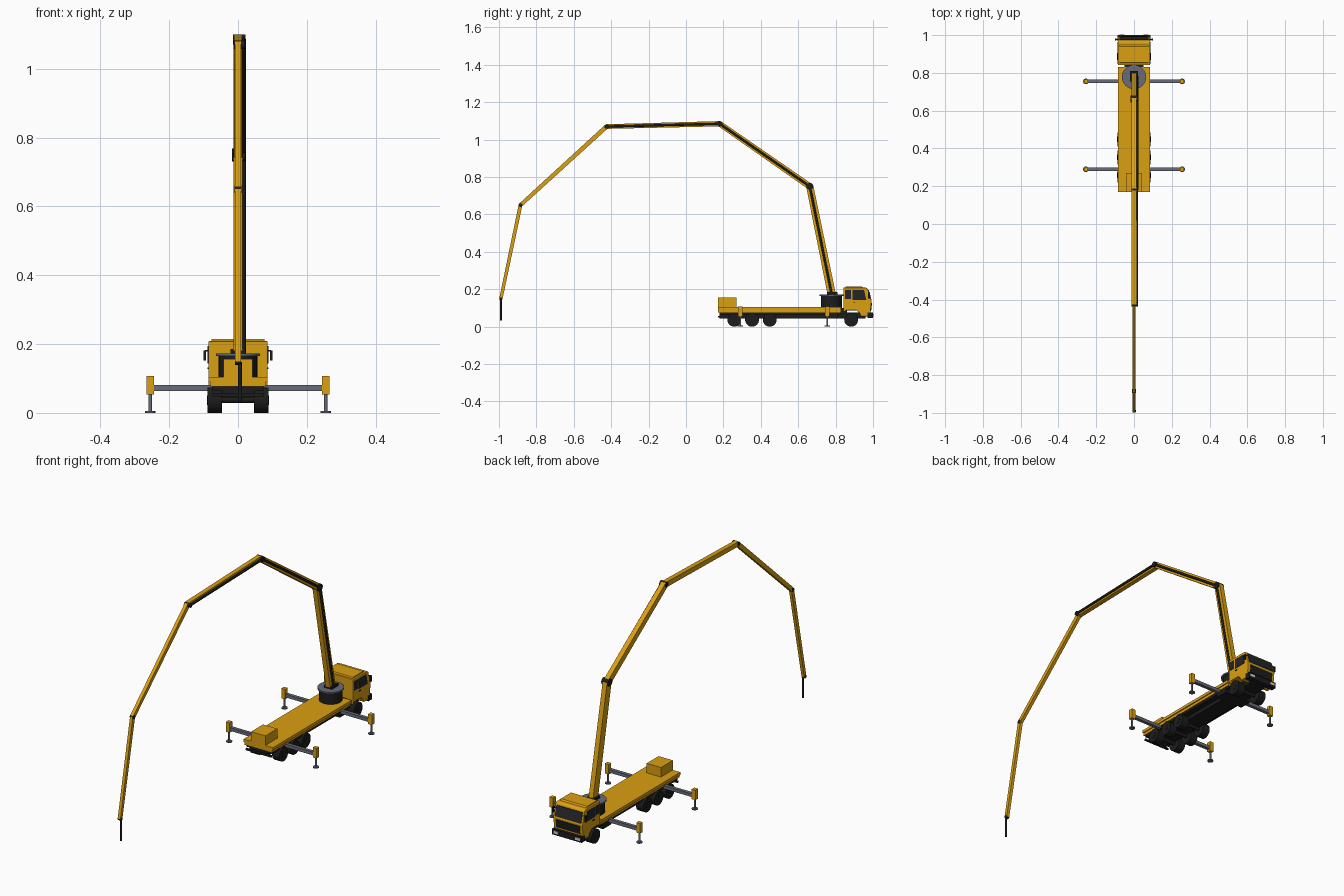
import bpy, bmesh, math
from mathutils import Vector

if "Cube" in bpy.data.objects:
    bpy.data.objects.remove(bpy.data.objects["Cube"])


def material(name, r, g, b):
    m = bpy.data.materials.new(name)
    m.use_nodes = True
    m.diffuse_color = (r, g, b, 1)
    m.node_tree.nodes["Principled BSDF"].inputs["Base Color"].default_value = (r, g, b, 1)
    return m


YELLOW = material("yellow paint", 0.71, 0.35, 0.006)
BLACK = material("black rubber", 0.012, 0.012, 0.012)
GLASS = material("dark glass", 0.016, 0.018, 0.021)
GREY = material("grey steel", 0.14, 0.15, 0.19)
WHITE = material("headlight white", 0.65, 0.65, 0.62)


def finish(name, bm, mat, smooth=False):
    bmesh.ops.recalc_face_normals(bm, faces=bm.faces)
    me = bpy.data.meshes.new(name)
    bm.to_mesh(me)
    bm.free()
    me.materials.append(mat)
    ob = bpy.data.objects.new(name, me)
    bpy.context.collection.objects.link(ob)
    if smooth:
        bpy.ops.object.select_all(action='DESELECT')
        ob.select_set(True)
        bpy.context.view_layer.objects.active = ob
        bpy.ops.object.shade_smooth_by_angle(angle=math.radians(35))
    return ob


def box(name, x, y, z, mat):
    """Box from three (low, high) ranges."""
    bm = bmesh.new()
    bmesh.ops.create_cube(bm, size=1)
    for v in bm.verts:
        v.co = [(r[0] + r[1]) / 2 + c * (r[1] - r[0]) for r, c in zip((x, y, z), v.co)]
    return finish(name, bm, mat)


def rod(name, a, b, r, mat, sides=20):
    """Cylinder between two points."""
    a, b = Vector(a), Vector(b)
    bm = bmesh.new()
    bmesh.ops.create_cone(bm, cap_ends=True, segments=sides, radius1=r, radius2=r, depth=(b - a).length)
    turn = (b - a).to_track_quat('Z', 'Y')
    for v in bm.verts:
        v.co = turn @ v.co + (a + b) / 2
    return finish(name, bm, mat, True)


def prism(name, profile, x0, x1, mat):
    """Side profile of (y, z) points swept across x."""
    bm = bmesh.new()
    face = bm.faces.new([bm.verts.new((x0, y, z)) for y, z in profile])
    ext = bmesh.ops.extrude_face_region(bm, geom=[face])["geom"]
    for v in ext:
        if isinstance(v, bmesh.types.BMVert):
            v.co.x = x1
    return finish(name, bm, mat)


def beam(name, p, q, x0, x1, h0, h1, mat):
    """Tapered box beam between two (y, z) points."""
    p, q = Vector(p), Vector(q)
    d = (q - p).normalized()
    n = Vector((-d.y, d.x))
    return prism(name, [p + n * h0, p - n * h0, q - n * h1, q + n * h1], x0, x1, mat)


# Chassis and deck
box("deck", (-.086, .086), (.17, .83), (.09, .105), YELLOW)
box("deck_skirt", (-.08, .08), (.17, .83), (.076, .09), YELLOW)
box("chassis", (-.045, .045), (.18, .96), (.045, .077), BLACK)
box("under_plate", (-.076, .076), (.18, .83), (.064, .078), BLACK)
box("cab_link", (-.05, .05), (.82, .86), (.06, .1), BLACK)
box("rear_box", (-.042, .042), (.17, .27), (.105, .156), YELLOW)
box("rear_bumper", (-.075, .075), (.172, .18), (.048, .058), BLACK)

# Axles and wheels
for y in (.258, .353, .448, .883):
    rod("axle", (-.06, y, .038), (.06, y, .038), .009, BLACK, 12)
    for s in (-1, 1):
        rod("wheel", (s * .046, y, .037), (s * .088, y, .037), .037, BLACK, 28)
        rod("wheel_hub", (s * .08, y, .037), (s * .09, y, .037), .014, BLACK, 16)

# Side tanks
for s in (-1, 1):
    box("side_tank", (s * .06 - .02, s * .06 + .02), (.74, .81), (.045, .075), BLACK)

# Outriggers
for y in (.29, .755):
    box("outrigger_beam", (-.255, .255), (y - .009, y + .009), (.064, .081), GREY)
    for s in (-1, 1):
        x = s * .255
        box("outrigger_post", (x - .011, x + .011), (y - .011, y + .011), (.054, .107), YELLOW)
        rod("outrigger_leg", (x, y, .004), (x, y, .06), .005, GREY, 12)
        rod("outrigger_foot", (x, y, 0), (x, y, .005), .015, GREY, 20)

# Cab
cab = prism("cab", [(.842, .076), (.855, .087), (.912, .087), (.928, .072), (.935, .055), (.984, .055),
                    (.992, .135), (.972, .203), (.96, .209), (.842, .209)], -.086, .086, YELLOW)
bevel = cab.modifiers.new("soft_edges", 'BEVEL')
bevel.width = .003
bevel.segments = 2
prism("roof", [(.85, .207), (.95, .207), (.94, .215), (.855, .215)], -.077, .077, YELLOW)
prism("windscreen", [(.988, .142), (.9925, .142), (.9775, .195), (.973, .195)], -.077, .077, GLASS)
prism("grille", [(.985, .085), (.990, .085), (.9945, .127), (.9895, .127)], -.07, .07, BLACK)
box("front_bumper", (-.087, .087), (.97, 1.0), (.046, .076), BLACK)
for s in (-1, 1):
    def side(x0, x1):
        return tuple(sorted((s * x0, s * x1)))
    prism("door_window", [(.89, .143), (.964, .143), (.952, .195), (.89, .195)], s * .084, s * .088, GLASS)
    box("rear_window", side(.084, .088), (.85, .882), (.148, .195), GLASS)
    box("door_handle", side(.085, .089), (.892, .906), (.128, .132), BLACK)
    box("headlight", side(.05, .078), (.998, 1.002), (.054, .068), WHITE)
    box("mirror", side(.093, .1), (.972, .983), (.152, .182), BLACK)
    box("mirror_arm", side(.08, .096), (.974, .979), (.178, .183), BLACK)

# Turret
rod("turret", (0, .778, .1), (0, .778, .166), .056, BLACK, 32)
rod("turret_plate", (0, .778, .165), (0, .778, .173), .064, GREY, 32)

# Folding boom: (y, z) joints, half thickness and half width of each section
joints = [(.78, .168), (.662, .75), (.18, 1.085), (-.425, 1.07), (-.885, .65), (-.99, .148)]
thick = [.022, .017, .014, .012, .01]
wide = [.013, .013, .012, .009, .008]
names = ["first", "second", "third", "fourth", "fifth"]
for i, name in enumerate(names):
    p, q = joints[i], joints[i + 1]
    w, h = wide[i], thick[i]
    beam(name + "_boom", p, q, -w, w, h, h * .88, YELLOW)
    if i < 3:
        rod(name + "_pipe", (w + .004, *p), (w + .004, *q), .006, BLACK, 12)
    left = -.018 if i == 0 else -w - .001
    right = w + .009 if i < 3 else w + .001
    rod(name + "_joint", (left, *q), (right, *q), h * .85, BLACK, 16)

# Boom foot and hanging hose
box("boom_foot", (-.022, .022), (.755, .81), (.172, .186), BLACK)
rod("end_hose", (.006, -.99, .033), (.006, -.99, .148), .0055, BLACK, 12)
